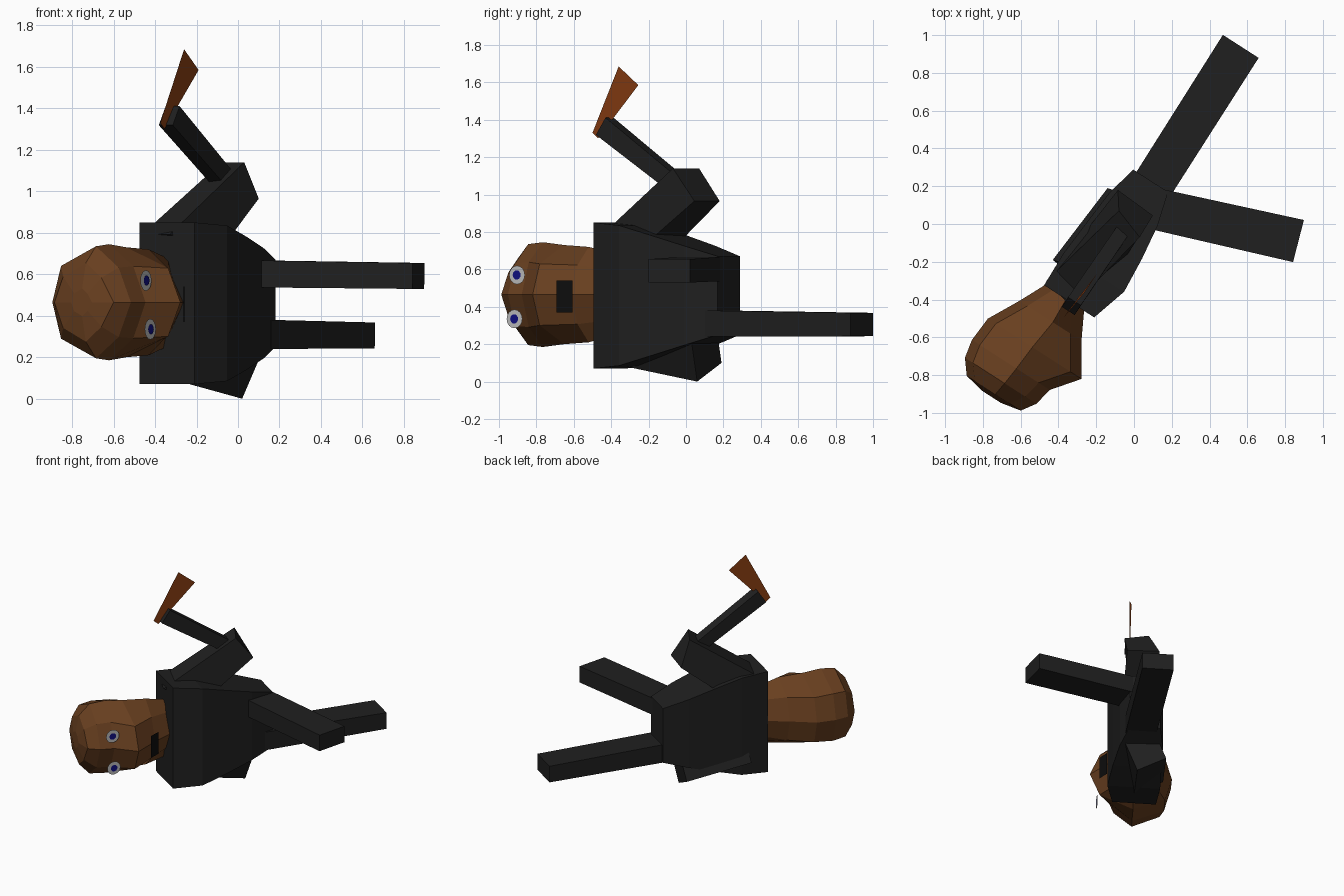
import bpy, bmesh, math
from mathutils import Vector, Matrix

if "Cube" in bpy.data.objects:
    bpy.data.objects.remove(bpy.data.objects["Cube"])

UP = Vector((-0.54, -0.84, 0)).normalized()   # hips to head (figure lies on its side)
FWD = Vector((0.84, -0.54, 0)).normalized()   # direction the face looks


def mat(name, r, g, b):
    m = bpy.data.materials.new(name)
    m.diffuse_color = (r, g, b, 1)
    m.use_nodes = True
    m.node_tree.nodes["Principled BSDF"].inputs["Base Color"].default_value = m.diffuse_color
    return m


BLACK = mat("black_cloth", 0.014, 0.014, 0.014)
BROWN = mat("brown_skin", 0.14, 0.05, 0.014)
RUST = mat("rust", 0.24, 0.045, 0.006)
WHITE = mat("eye_grey", 0.5, 0.5, 0.5)
BLUE = mat("pupil_blue", 0.005, 0.005, 0.22)
DARK = mat("mouth_black", 0.004, 0.004, 0.004)


def P(s, t, z):
    return UP * s + FWD * t + Vector((0, 0, z))


def finish(name, bm, m):
    bmesh.ops.recalc_face_normals(bm, faces=bm.faces)
    me = bpy.data.meshes.new(name)
    bm.to_mesh(me)
    bm.free()
    me.materials.append(m)
    ob = bpy.data.objects.new(name, me)
    bpy.context.collection.objects.link(ob)
    return ob


def loft(name, rings, m):
    bm = bmesh.new()
    vs = [[bm.verts.new(p) for p in r] for r in rings]
    n = len(vs[0])
    for a, b in zip(vs, vs[1:]):
        for i in range(n):
            j = (i + 1) % n
            bm.faces.new((a[i], a[j], b[j], b[i]))
    bm.faces.new(vs[0])
    bm.faces.new(vs[-1])
    return finish(name, bm, m)


def sheet(name, pts, m):
    bm = bmesh.new()
    bm.faces.new([bm.verts.new(p) for p in pts])
    return finish(name, bm, m)


def bar(name, a, b, side, w0, w1, h0, h1, m):
    """Tapered box from a to b; side is the width direction."""
    a, b, side = Vector(a), Vector(b), Vector(side).normalized()
    n = (b - a).cross(side).normalized()
    rings = [[c + side * (i * w / 2) + n * (j * h / 2)
              for i, j in ((-1, -1), (1, -1), (1, 1), (-1, 1))]
             for c, w, h in ((a, w0, h0), (b, w1, h1))]
    return loft(name, rings, m)


# Torso: s, back, front, half width
loft("torso", [[P(s, tb, 0.46 - h), P(s, tf, 0.46 - h), P(s, tf, 0.46 + h), P(s, tb, 0.46 + h)]
               for s, tb, tf, h in ((-0.24, -0.16, 0.06, 0.21), (-0.06, -0.2, 0.11, 0.265),
                                    (0.13, -0.215, 0.135, 0.32), (0.33, -0.23, 0.15, 0.375),
                                    (0.53, -0.225, 0.09, 0.39))], BLACK)

# Head: s, back, side, front, half width
head = []
for s, tb, tm, tf, h in ((0.48, -0.2, -0.09, 0.0, 0.21), (0.67, -0.29, -0.08, 0.1, 0.255),
                         (0.84, -0.38, -0.1, 0.21, 0.265), (0.98, -0.39, -0.11, 0.1, 0.28),
                         (1.08, -0.37, -0.12, 0.08, 0.27), (1.155, -0.31, -0.13, 0.03, 0.19)):
    half = [(tb + 0.05, 0.65 * h), (tm, h), (tf - 0.07, 0.62 * h)]
    sec = [(tb, 0)] + half + [(tf, 0)] + [(t, -z) for t, z in reversed(half)]
    head.append([P(s, t, 0.465 + z) for t, z in sec])
crown = Vector(P(1.19, -0.14, 0.465))
head.append([crown + (p - crown) * 0.35 for p in head[-1]])
loft("head", head, BROWN)

# Eyes and mouth: flat patches just in front of the face
for label, s, t, z in (("upper", 1.0, 0.115, 0.57), ("lower", 1.0, 0.14, 0.335)):
    for part, r, lift, m in (("eye", 0.05, 0, WHITE), ("pupil", 0.025, 0.004, BLUE)):
        sheet(f"{label}_{part}", [P(s + r * math.cos(a), t + lift, z + r * math.sin(a))
                                  for a in (k * math.tau / 16 for k in range(16))], m)
sheet("mouth", [P(0.65, 0.11, 0.37), P(0.725, 0.155, 0.37),
                P(0.725, 0.155, 0.54), P(0.65, 0.11, 0.54)], DARK)

# Legs
bar("lower_leg_side", (0.07, 0.16, 0.31), (0.565, 0.94, 0.305), FWD, 0.22, 0.225, 0.14, 0.125, BLACK)
bar("upper_leg_side", (0.09, 0.085, 0.602), (0.87, -0.09, 0.592), (0.25, 0.97, 0), 0.22, 0.23, 0.13, 0.125, BLACK)

# Raised arm: upper arm widens into the shoulder
end = [Vector(p) for p in ((-0.08, 0.07, 1.14), (0.03, -0.07, 1.14), (0.1, 0.045, 0.965), (-0.085, 0.18, 0.965))]
root = [Vector(p) for p in ((-0.4, -0.24, 0.85), (-0.27, -0.38, 0.85), (-0.06, -0.2, 0.75), (-0.25, -0.03, 0.75))]
loft("raised_upper_arm", [[r + (r - e) * 0.2 for r, e in zip(root, end)], end], BLACK)
bar("raised_forearm", P(0.04, -0.03, 1.03), P(0.545, -0.044, 1.365), FWD, 0.075, 0.08, 0.09, 0.11, BLACK)

# Blade-shaped hand
sheet("blade", [(-0.375, -0.5, 1.33), (-0.355, -0.47, 1.3), (-0.19, -0.255, 1.585), (-0.26, -0.36, 1.685)], RUST)

# Arm under the body
end = [Vector(p) for p in ((0.02, 0.06, 0), (-0.14, 0.19, 0.1), (-0.05, 0.16, 0.31), (0.11, 0.03, 0.21))]
loft("lower_arm_side", [[p + Vector((-0.29, -0.38, 0.08)) for p in end], end], BLACK)
